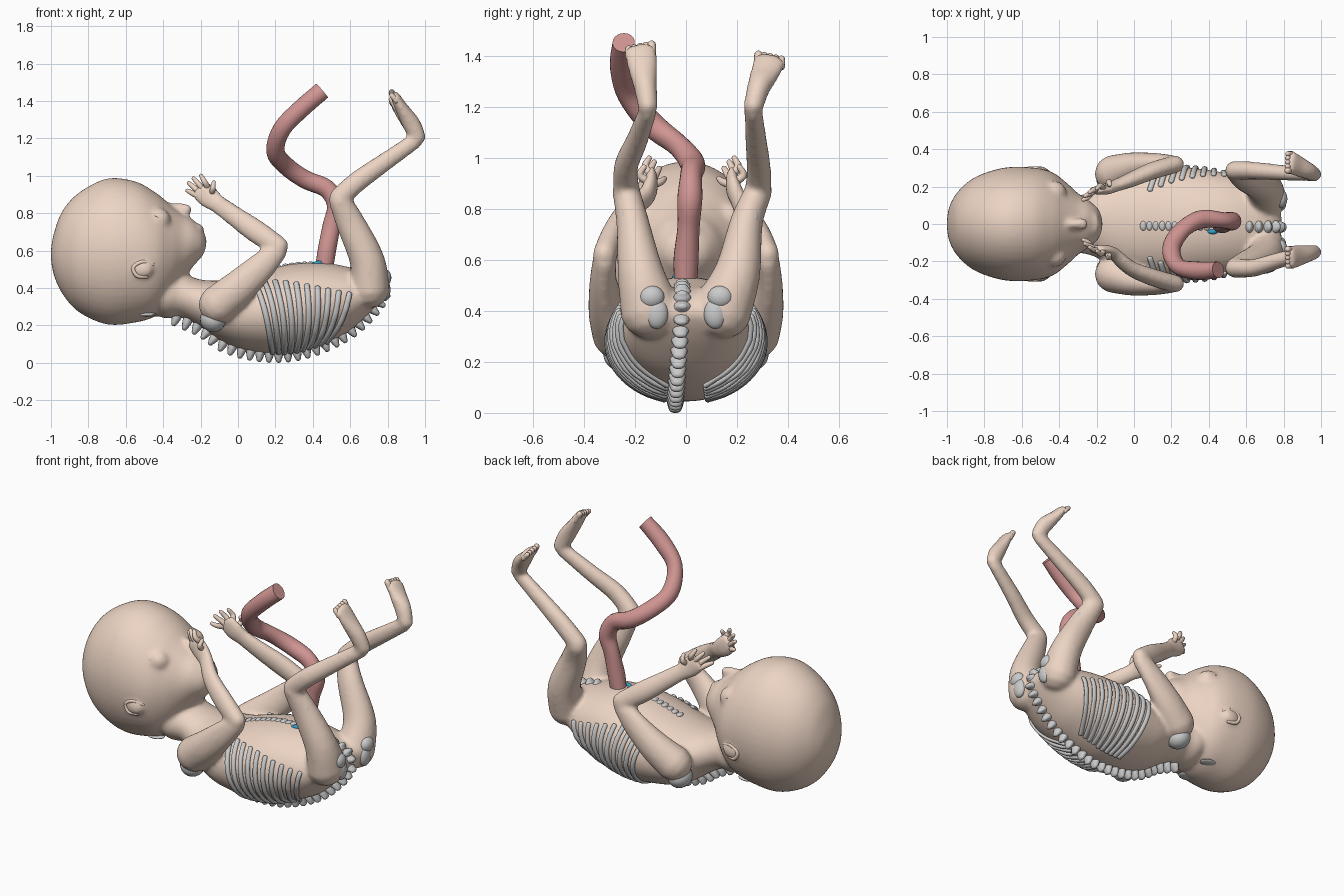
import bpy, bmesh, math
from mathutils import Vector, Matrix

if "Cube" in bpy.data.objects:
    bpy.data.objects.remove(bpy.data.objects["Cube"])

def material(name, col):
    m = bpy.data.materials.new(name)
    m.diffuse_color = (*col, 1)
    m.use_nodes = True
    m.node_tree.nodes["Principled BSDF"].inputs["Base Color"].default_value = m.diffuse_color
    return m

SKIN = material("skin", (0.84, 0.66, 0.55))
CORD = material("cord", (0.63, 0.30, 0.29))
BLUE = material("vein", (0.03, 0.35, 0.6))

def spline(rows, n):
    """Catmull-Rom through rows of equal-length tuples."""
    out = []
    for i in range(len(rows) - 1):
        a, b, c, d = (rows[max(0, min(len(rows) - 1, i + k))] for k in (-1, 0, 1, 2))
        for k in range(n):
            t = k / n
            out.append(tuple(.5 * (2*q + (r-p)*t + (2*p-5*q+4*r-s)*t*t + (3*q-p-3*r+s)*t**3)
                             for p, q, r, s in zip(a, b, c, d)))
    return out + [tuple(rows[-1])]

def loft(bm, rings, sides):
    """Skin elliptical rings (centre, u, v) into a closed body."""
    loops = []
    for c, u, v in rings:
        loops.append([bm.verts.new(c + u * math.cos(a) + v * math.sin(a))
                      for a in (2 * math.pi * k / sides for k in range(sides))])
    for p, q in zip(loops, loops[1:]):
        for k in range(sides):
            j = (k + 1) % sides
            bm.faces.new((p[k], p[j], q[j], q[k]))
    bm.faces.new(loops[0][::-1])
    bm.faces.new(loops[-1])

def tube(bm, rows, n=4, sides=16, side=(0, 1, 0), caps=True):
    """Round-ended limb along rows of (x, y, z, side radius, depth radius)."""
    rows = spline(rows, n)
    pts = [Vector(r[:3]) for r in rows]
    rings, side = [], Vector(side)
    for i, r in enumerate(rows):
        t = (pts[min(i + 1, len(pts) - 1)] - pts[max(i - 1, 0)]).normalized()
        u = (side - t * side.dot(t)).normalized()
        ring = (pts[i], u * r[3], t.cross(u) * r[4])
        cap = []
        if caps and i in (0, len(rows) - 1):
            d = -t if i == 0 else t
            for a in (.5, 1.0, 1.45):
                cap.append((pts[i] + d * min(r[3:5]) * math.sin(a),
                            ring[1] * math.cos(a), ring[2] * math.cos(a)))
        rings += (cap[::-1] + [ring]) if i == 0 else [ring] + cap
    loft(bm, rings, sides)

def blob(bm, c, r, rot=(0, 0, 0)):
    m = Matrix.Translation(c)
    for ang, ax in zip(rot, "XYZ"):
        m = m @ Matrix.Rotation(math.radians(ang), 4, ax)
    bmesh.ops.create_uvsphere(bm, u_segments=20, v_segments=12, radius=1,
                              matrix=m @ Matrix.Diagonal((*r, 1)))

def finish(bm, name, mat=None, angle=60):
    bmesh.ops.recalc_face_normals(bm, faces=bm.faces[:])
    me = bpy.data.meshes.new(name)
    bm.to_mesh(me)
    bm.free()
    ob = bpy.data.objects.new(name, me)
    bpy.context.collection.objects.link(ob)
    if mat:
        me.materials.append(mat)
    bpy.ops.object.select_all(action='DESELECT')
    ob.select_set(True)
    bpy.context.view_layer.objects.active = ob
    bpy.ops.object.shade_smooth_by_angle(angle=math.radians(angle))
    return ob

def sections(bm, rows):
    """Body from (x, z low, z high, half width) sections."""
    loft(bm, [(Vector((x, 0, (a + b) / 2)), Vector((0, w, 0)), Vector((0, 0, (b - a) / 2)))
              for x, a, b, w in rows], 48)

# head and torso masses
body = bmesh.new()
sections(body, spline([(-1, .55, .61, .03), (-.985, .47, .69, .1), (-.94, .37, .81, .175),
    (-.85, .27, .91, .25), (-.7, .205, .985, .3), (-.55, .215, .97, .303), (-.44, .25, .91, .278),
    (-.36, .33, .845, .22), (-.3, .43, .80, .165), (-.24, .515, .765, .125),
    (-.19, .57, .71, .08), (-.17, .62, .67, .025)], 7))
TORSO = spline([(-.5, .3, .45, .1), (-.4, .24, .5, .17), (-.3, .24, .48, .155), (-.2, .19, .445, .18),
    (-.1, .12, .44, .25), (0, .075, .45, .28), (.1, .055, .48, .295), (.2, .045, .51, .305),
    (.3, .05, .53, .30), (.4, .075, .535, .29), (.5, .115, .53, .27), (.6, .17, .51, .245),
    (.7, .26, .485, .2), (.76, .33, .45, .14), (.79, .38, .41, .05)], 7)
sections(body, TORSO)

# nose, lips, chin
tube(body, [(-.39, 0, .825, .026, .03), (-.33, 0, .825, .024, .03), (-.275, 0, .82, .034, .03)])
blob(body, (-.21, 0, .715), (.028, .06, .028))
blob(body, (-.19, 0, .655), (.024, .055, .026))
blob(body, (-.22, 0, .60), (.03, .05, .03))

digits = bmesh.new()
for s in (-1, 1):
    # closed eyes, ears
    blob(body, (-.43, s * .168, .765), (.07, .064, .064))
    tube(digits, [(-.475, s * .211, .80, .003, .004), (-.43, s * .224, .778, .005, .004),
                  (-.385, s * .203, .745, .003, .004)])
    blob(body, (-.51, s * .286, .5), (.055, .025, .045))
    tube(digits, [(-.455, s * .275, .525, .01, .01), (-.51, s * .293, .54, .012, .011),
                  (-.56, s * .296, .51, .012, .011), (-.54, s * .295, .465, .012, .011),
                  (-.49, s * .283, .46, .01, .01)], sides=10)
    # arm and hand
    hy = .2 if s > 0 else -.155
    tube(body, [(-.11, s * .27, .31, .1, .105), (.0, s * .305, .4, .08, .095),
                (.12, s * .325, .51, .055, .078), (.21, s * .32, .60, .047, .058)])
    tube(body, [(.22, s * .32, .62, .048, .055), (.1, s * .285, .70, .047, .063),
                (-.02, s * .235, .785, .04, .055), (-.11, hy, .85, .032, .05)])
    tube(body, [(-.11, hy, .85, .032, .05), (-.155, hy - s * .015, .885, .03, .062),
                (-.2, hy - s * .02, .925, .023, .06)])
    for k, (x, z) in enumerate(((-.27, .92), (-.262, .96), (-.237, .985), (-.197, 1.0), (-.13, .965))):
        b = (-.22 + .02 * k, .895 + .013 * k) if k < 4 else (-.14, .90)
        y = hy - s * (.05 - .02 * k)
        tube(digits, [(b[0], hy - s * .02, b[1], .017, .017),
                      ((b[0] + x) / 2, y - s * .005, (b[1] + z) / 2, .015, .015),
                      (x, y - s * .02, z, .011, .011)], sides=10)
    # leg and foot
    hip, knee, ank, toe, dz = (.14, .285, .265, .33, -.04) if s > 0 else (-.14, -.235, -.15, -.18, 0)
    mid = (hip + knee) / 2
    tube(body, [(.705, hip, .4, .12, .108), (.69, mid * .95, .55, .092, .094),
                (.6, mid * 1.12, .75, .065, .078), (.543, knee, .87, .055, .06)])
    tube(body, [(.54, knee, .88, .052, .056), (.64, knee, .97, .048, .056),
                (.78, (knee + ank) / 2, 1.07, .043, .05), (.945, ank, 1.185, .036, .043)])
    tube(body, [(.963, ank, 1.205, .04, .042), (.928, ank * .7 + toe * .3, 1.275, .046, .05),
                (.876, ank * .3 + toe * .7, 1.36 + dz * .6, .06, .036),
                (.84, toe, 1.425 + dz, .066, .026)])
    for k in range(5):
        y = toe - s * (.045 - .0225 * k)
        r = (.017, .0155, .015, .0145, .014)[k]
        tube(digits, [(.847, y, 1.40 + dz, r, r), (.822, y, 1.446 - .004 * k + dz, r, r)], sides=10)

# fuse the skin into one smooth surface
skin = finish(body, "skin_body", SKIN)
m = skin.modifiers.new("fuse", 'REMESH')
m.mode, m.voxel_size, m.use_smooth_shade = 'VOXEL', .0115, True
m = skin.modifiers.new("soften", 'SMOOTH')
m.factor, m.iterations = .5, 12
finish(digits, "fingers_toes_ears_eyelids", SKIN)

# umbilical cord
bm = bmesh.new()
path = [(.46, 0, .5), (.475, 0, .6), (.50, .01, .73), (.525, .015, .84), (.475, .02, .93),
        (.36, .025, .98), (.26, -.03, 1.05), (.2, -.13, 1.13), (.235, -.225, 1.25),
        (.34, -.25, 1.36), (.45, -.245, 1.455)]
tube(bm, [(*p, .043 + .006 * (k % 2), .049) for k, p in enumerate(path)],
     n=5, sides=20, side=(.35, .94, -.1), caps=False)
finish(bm, "umbilical_cord", CORD)

# spine of stub vertebrae, curling under the pelvis
bm = bmesh.new()
curve = spline([(-.34, .235), (-.2, .175), (-.1, .105), (0, .065), (.1, .045), (.2, .038), (.3, .045),
                (.4, .07), (.5, .11), (.6, .165), (.68, .235), (.75, .315), (.785, .39),
                (.775, .45), (.72, .485), (.65, .5), (.58, .51)], 12)
P = [Vector((x, -.015 - .03 * max(0, 1 - z / .4), z)) for x, z in curve]
dist = 1
for i in range(1, len(P) - 1):
    dist += (P[i] - P[i - 1]).length
    if dist >= .048:
        dist = 0
        t = (P[i + 1] - P[i - 1]).normalized()
        out = Vector((t.z, 0, -t.x))
        tail = .3 if P[i].x > .6 and P[i].z > .4 else 1
        a, b, c = P[i] - out * .05, P[i] - out * .006, P[i] + out * .024 * tail
        tube(bm, [(*a, .034, .026), (*b, .034, .025), (*c, .025, .015)], n=2, sides=12)
finish(bm, "spine")

# breastbone beads
bm = bmesh.new()
for k in range(11):
    x = .05 + .034 * k
    z = min(TORSO, key=lambda r: abs(r[0] - x))[2]
    blob(bm, (x, -.01, z - .005), (.018, .026, .012))
finish(bm, "breastbone")

# ribs wrapping the torso, fanning out towards the waist
bm = bmesh.new()
for s in (-1, 1):
    for i in range(10):
        x0, f = .135 + .0445 * i, i / 9
        rows = []
        for k in range(11):
            t = k / 10
            a = math.radians(-74 + t * (126 - 42 * f))
            x = x0 + (.1 - .22 * f) * (.5 - t) + .02 * math.sin(math.pi * t)
            _, lo, hi, w = min(TORSO, key=lambda r: abs(r[0] - x))
            rows.append((x, s * (w + .005) * math.cos(a),
                         (lo + hi) / 2 + ((hi - lo) / 2 + .002) * math.sin(a), .015, .011))
        tube(bm, rows, n=2, sides=8, side=(1, 0, 0))
finish(bm, "ribs")

# shoulder blades, hip bones, skull base and limb bone patches
bm = bmesh.new()
for s in (-1, 1):
    blob(bm, (-.135, s * .25, .23), (.07, .075, .065), (0, 35, 0))
    blob(bm, (.785, s * .135, .455), (.035, .05, .045))
    blob(bm, (.785, s * .115, .39), (.03, .045, .06))
    blob(bm, (-.49, s * .1, .258), (.055, .04, .012))
    blob(bm, (.640, s * (.265 if s > 0 else .235), .785), (.014, .018, .06), (0, -27, 0))
finish(bm, "limb_and_girdle_bones")

# vein by the navel
bm = bmesh.new()
tube(bm, [(.40, -.04, .522, .012, .012), (.43, -.04, .532, .014, .014), (.46, -.02, .525, .012, .012)])
finish(bm, "navel_vein", BLUE)
